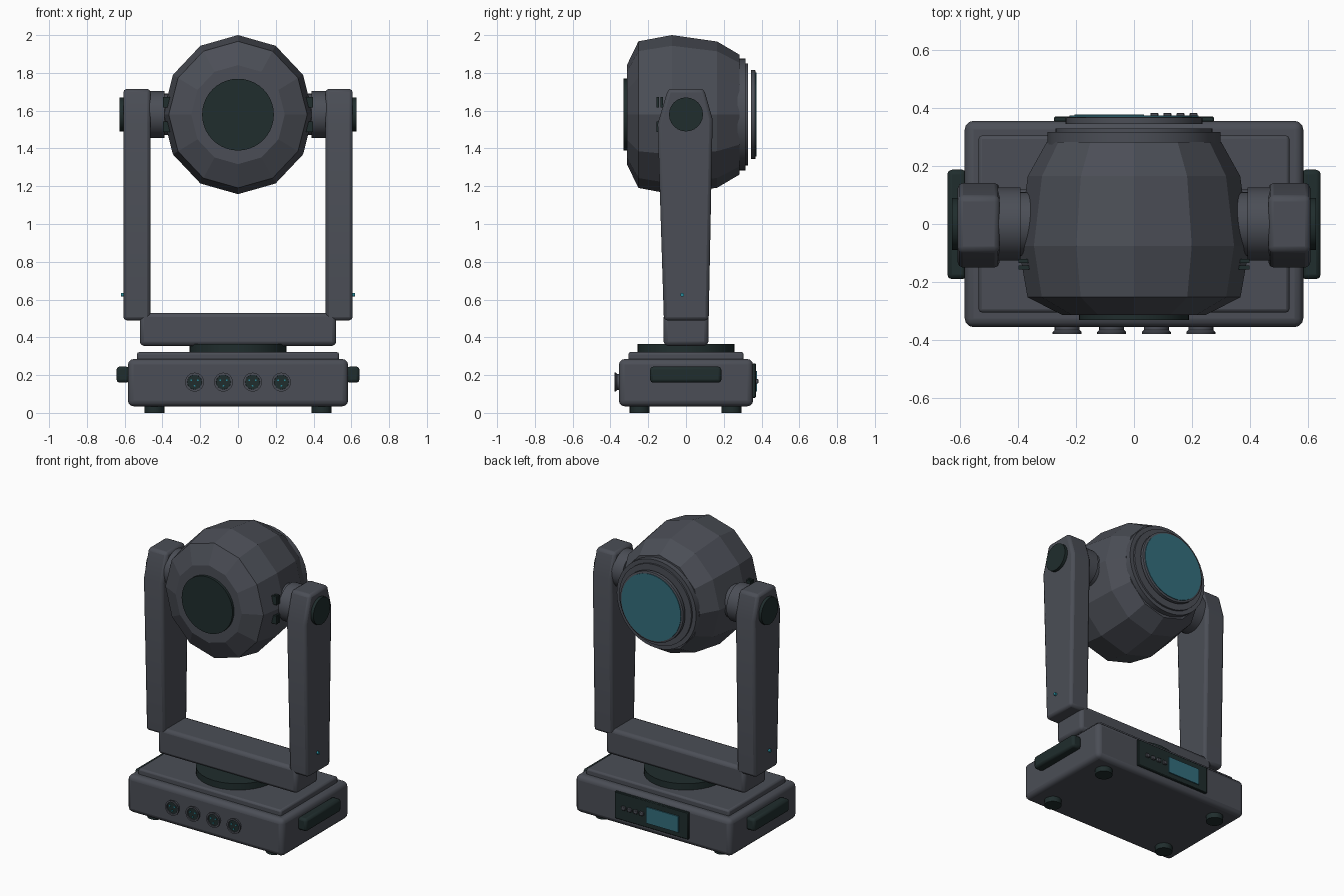
import bpy, bmesh, math
from mathutils import Matrix, Vector

if "Cube" in bpy.data.objects:
    bpy.data.objects.remove(bpy.data.objects["Cube"])


def material(name, rgb):
    m = bpy.data.materials.new(name)
    m.diffuse_color = (*rgb, 1)
    m.use_nodes = True
    m.node_tree.nodes["Principled BSDF"].inputs["Base Color"].default_value = m.diffuse_color
    return m


GREY = material("slate grey", (0.07, 0.076, 0.093))
DARK = material("dark green black", (0.014, 0.026, 0.026))
TEAL = material("teal glass", (0.033, 0.155, 0.205))
LIGHT = material("bright teal", (0.02, 0.25, 0.32))


def finish(name, bm, mat, bevel=0, segments=2, smooth=False):
    bmesh.ops.recalc_face_normals(bm, faces=bm.faces)
    me = bpy.data.meshes.new(name)
    bm.to_mesh(me)
    bm.free()
    me.materials.append(mat)
    ob = bpy.data.objects.new(name, me)
    bpy.context.collection.objects.link(ob)
    if bevel:
        mod = ob.modifiers.new("bevel", "BEVEL")
        mod.width, mod.segments = bevel, segments
        mod.limit_method = "ANGLE"
        mod.angle_limit = math.radians(40)
    if smooth or bevel:
        bpy.ops.object.select_all(action="DESELECT")
        ob.select_set(True)
        bpy.context.view_layer.objects.active = ob
        bpy.ops.object.shade_smooth_by_angle(angle=math.radians(35))
    return ob


def box(name, lo, hi, mat, bevel=0, segments=2):
    lo, hi = Vector(lo), Vector(hi)
    bm = bmesh.new()
    bmesh.ops.create_cube(bm, size=1, matrix=Matrix.Translation((lo + hi) / 2)
                          @ Matrix.Diagonal((*(hi - lo), 1)))
    return finish(name, bm, mat, bevel, segments)


def lathe(name, axis, centre, profile, mat, sides=32, scale_x=1.0, smooth=True):
    """Closed solid from (position along axis, radius) pairs."""
    bm = bmesh.new()
    c = Vector(centre)
    rings = []
    for t, r in profile:
        ring = []
        for i in range(sides):
            a = 2 * math.pi * i / sides
            u, v = r * math.sin(a), r * math.cos(a)
            p = {"x": (t, u, v), "y": (u * scale_x, t, v), "z": (u, v, t)}[axis]
            ring.append(bm.verts.new(c + Vector(p)))
        rings.append(ring)
    for a, b in zip(rings, rings[1:]):
        for i in range(sides):
            j = (i + 1) % sides
            bm.faces.new((a[i], a[j], b[j], b[i]))
    bm.faces.new(rings[0])
    bm.faces.new(rings[-1])
    return finish(name, bm, mat, smooth=smooth)


# Base housing, raised lid and pan bearing
box("base_housing", (-0.583, -0.355, 0.035), (0.583, 0.355, 0.285), GREY, 0.03, 3)
box("base_lid", (-0.535, -0.305, 0.27), (0.535, 0.305, 0.322), GREY, 0.012)
lathe("pan_bearing", "z", (0, 0, 0), [(0.31, 0.258), (0.365, 0.258)], DARK)

# Feet
for x in (-0.443, 0.443):
    for y in (-0.245, 0.24):
        lathe("foot", "z", (x, y, 0), [(0, 0.053), (0.045, 0.053)], DARK, 24)

# Front sockets with pins
for x in (-0.23, -0.077, 0.077, 0.23):
    lathe("socket_ring", "y", (x, 0, 0.163),
          [(-0.345, 0.043), (-0.365, 0.043), (-0.372, 0.05), (-0.379, 0.05),
           (-0.379, 0.039), (-0.368, 0.038)], GREY, 24)
    lathe("socket_face", "y", (x, 0, 0.163), [(-0.366, 0.039), (-0.372, 0.039)], DARK, 24)
    for k in range(3):
        a = math.radians(90 + 120 * k)
        lathe("socket_pin", "y", (x + 0.02 * math.cos(a), 0, 0.163 - 0.02 * math.sin(a)),
              [(-0.37, 0.005), (-0.377, 0.005)], LIGHT, 8)

# Rear control panel with screen and buttons
box("control_panel", (-0.275, 0.35, 0.08), (0.275, 0.37, 0.262), DARK, 0.004, 1)
box("screen", (-0.205, 0.365, 0.113), (0.035, 0.377, 0.222), TEAL)
for x in (0.07, 0.115, 0.16, 0.205):
    box("panel_button", (x - 0.014, 0.365, 0.155), (x + 0.014, 0.383, 0.18), GREY, 0.003, 1)

# Yoke crossbar
box("yoke_crossbar", (-0.52, -0.118, 0.355), (0.52, 0.118, 0.53), GREY, 0.022)

# Parts repeated on both sides
ARM = [(-0.117, 0.49), (0.12, 0.49), (0.141, 1.555), (0.095, 1.715),
       (-0.095, 1.715), (-0.15, 1.53)]
for s, side in ((-1, "left"), (1, "right")):
    bm = bmesh.new()
    inner = [bm.verts.new((s * 0.463, y, z)) for y, z in ARM]
    outer = [bm.verts.new((s * 0.607, y, z)) for y, z in ARM]
    bm.faces.new(inner)
    bm.faces.new(outer)
    for i in range(len(ARM)):
        j = (i + 1) % len(ARM)
        bm.faces.new((inner[i], inner[j], outer[j], outer[i]))
    finish(side + "_yoke_arm", bm, GREY, 0.018)

    lathe(side + "_tilt_axle", "x", (0, 0, 1.58),
          [(s * 0.3, 0.11), (s * 0.39, 0.11), (s * 0.39, 0.125), (s * 0.47, 0.125)], GREY)
    lathe(side + "_axle_cap", "x", (0, 0, 1.58),
          [(s * 0.59, 0.09), (s * 0.627, 0.09)], DARK, 24)
    lathe(side + "_status_light", "x", (0, -0.02, 0.625),
          [(s * 0.6, 0.01), (s * 0.62, 0.01)], LIGHT, 12)
    # Carry handle
    xs = sorted((s * 0.575, s * 0.643))
    box(side + "_handle", (xs[0], -0.19, 0.16), (xs[1], 0.187, 0.245), DARK, 0.016)
    # Vent slots in the head flank
    xs = sorted((s * 0.36, s * 0.398))
    for z in (1.515, 1.645):
        for y in (-0.15, -0.128):
            box(side + "_head_vent", (xs[0], y - 0.007, z - 0.028),
                (xs[1], y + 0.007, z + 0.028), DARK)

# Faceted head shell
C = (0, 0, 1.579)
lathe("head_shell", "y", C,
      [(-0.313, 0.262), (-0.252, 0.388), (-0.075, 0.421), (0.165, 0.387), (0.282, 0.318)],
      GREY, 12, 0.945, smooth=False)
lathe("head_front_cap", "y", C, [(-0.30, 0.19), (-0.33, 0.19)], DARK, 40)

# Lens rings and lens
lathe("lens_collar", "y", C,
      [(0.27, 0.297), (0.316, 0.297), (0.316, 0.27), (0.328, 0.27)], GREY, 40)
lathe("lens_rim", "y", C, [(0.344, 0.235), (0.366, 0.235), (0.369, 0.228)], GREY, 40)
lathe("lens_glass", "y", C, [(0.36, 0.222), (0.373, 0.222)], TEAL, 40)
